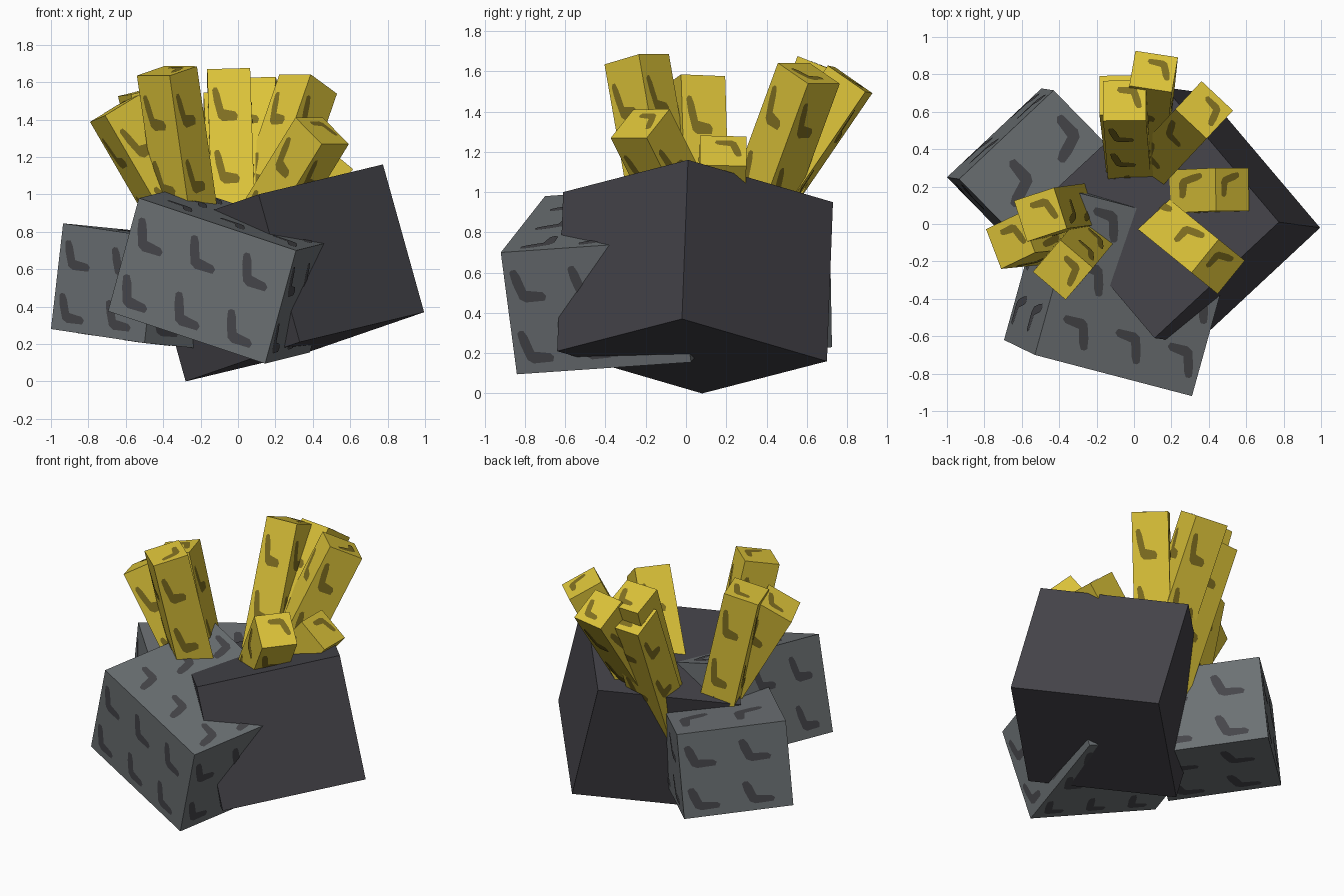
import bpy
from mathutils import Vector as V

if "Cube" in bpy.data.objects:
    bpy.data.objects.remove(bpy.data.objects["Cube"])


def srgb(r, g, b):
    f = lambda c: (c / 255 / 12.92) if c < 10 else ((c / 255 + 0.055) / 1.055) ** 2.4
    return (f(r), f(g), f(b), 1)


def material(name, rgb):
    m = bpy.data.materials.new(name)
    m.diffuse_color = srgb(*rgb)
    m.use_nodes = True
    m.node_tree.nodes["Principled BSDF"].inputs["Base Color"].default_value = m.diffuse_color
    return m


DARK = material("charcoal stone", (68, 67, 73))
GREY = material("grey stone", (108, 113, 116))
GREY_MARK = material("dark grey mark", (70, 70, 74))
YELLOW = material("yellow crystal", (220, 195, 57))
YELLOW_MARK = material("olive mark", (128, 111, 33))

# bent chip mark, in unit tile coordinates
CHIP = [(.10, .66), (.14, .70), (.21, .70), (.27, .60), (.35, .35), (.62, .31),
        (.68, .25), (.65, .17), (.32, .16), (.22, .22), (.13, .48)]


def block(name, origin, a, b, c, mats, tiles=None):
    """Box spanned by edges a, b, c; tiles = mark counts along each edge."""
    o, a, b, c = V(origin), V(a), V(b), V(c)
    na, nb, nc = tiles or (0, 0, 0)
    sides = [(o, a, c, na, nc), (o + a, b, c, nb, nc),
             (o + a + b, -a, c, na, nc), (o + b, -b, c, nb, nc),
             (o + a + b + c, -a, -b, na, nb), (o + a, -a, b, na, nb)]
    verts, faces, index = [], [], []

    def add(points, mat):
        faces.append(range(len(verts), len(verts) + len(points)))
        verts.extend(points)
        index.append(mat)

    corners = [o + a * i + b * j + c * k for k in (0, 1) for j in (0, 1) for i in (0, 1)]
    verts.extend(corners)
    for f in ((0, 2, 3, 1), (4, 5, 7, 6), (0, 1, 5, 4), (1, 3, 7, 5), (3, 2, 6, 7), (2, 0, 4, 6)):
        faces.append(f)
        index.append(0)
    # thin marks laid over every side
    for p, u, v, nu, nv in sides:
        lift = u.cross(v).normalized() * 0.003
        for i in range(nu):
            for j in range(nv):
                add([p + lift + u * ((i + x) / nu) + v * ((j + y) / nv)
                     for x, y in reversed(CHIP)][::-1], 1)
    me = bpy.data.meshes.new(name)
    me.from_pydata([tuple(p) for p in verts], [], [tuple(f) for f in faces])
    for m in mats:
        me.materials.append(m)
    # outline runs clockwise, so flip the marks to face outward
    for poly, i in zip(me.polygons, index):
        poly.material_index = i
        if i:
            poly.flip()
    me.update()
    ob = bpy.data.objects.new(name, me)
    bpy.context.collection.objects.link(ob)
    return ob


# rocks
block("dark_rock", (-.28, .08, 0), (.61, -.72, .21), (.665, .62, .16), (-.22, .03, .79), [DARK])
block("front_grey_rock", (-.695, -.62, .375), (.84, -.22, -.28), (.24, .865, .06),
      (.165, -.08, .605), [GREY, GREY_MARK], (3, 3, 2))
block("back_grey_rock", (-1.0, .25, .28), (.50, -.51, -.075), (.505, .475, -.05),
      (.065, -.01, .565), [GREY, GREY_MARK], (2, 2, 2))

# crystals: cap centre, leaning direction, direction of one cap edge
CRYSTALS = [
    ("left_crystal_tall", (-.38, -.245, 1.66), (-.14, -.17, .975), (.175, -.15, 0)),
    ("left_crystal_middle", (-.50, .05, 1.555), (-.22, -.03, .97), (.22, .07, 0)),
    ("left_crystal_outer", (-.66, -.09, 1.46), (-.50, -.05, .86), (.21, .08, 0)),
    ("back_crystal_tall", (-.05, .66, 1.63), (-.03, .37, .93), (1, 0, 0)),
    ("back_crystal_low", (-.07, .69, 1.50), (-.05, .42, .90), (1, 0, 0)),
    ("back_crystal_outer", (.105, .815, 1.56), (.06, .56, .82), (.23, -.04, 0)),
    ("back_crystal_right", (.375, .61, 1.59), (.307, .328, .894), (.16, -.15, 0)),
    ("right_crystal_front", (.45, -.228, 1.34), (.48, -.39, .78), (.15, .185, 0)),
    ("right_crystal_back", (.525, .185, 1.205), (.64, .03, .77), (0, 1, 0)),
]
WIDTH, LENGTH = .23, 1.08
for name, cap, lean, edge in CRYSTALS:
    axis, edge = V(lean).normalized(), V(edge)
    a = (edge - axis * edge.dot(axis)).normalized() * WIDTH
    b = axis.cross(a)
    c = axis * LENGTH
    block(name, V(cap) - c - (a + b) / 2, a, b, c, [YELLOW, YELLOW_MARK], (1, 1, 3))
